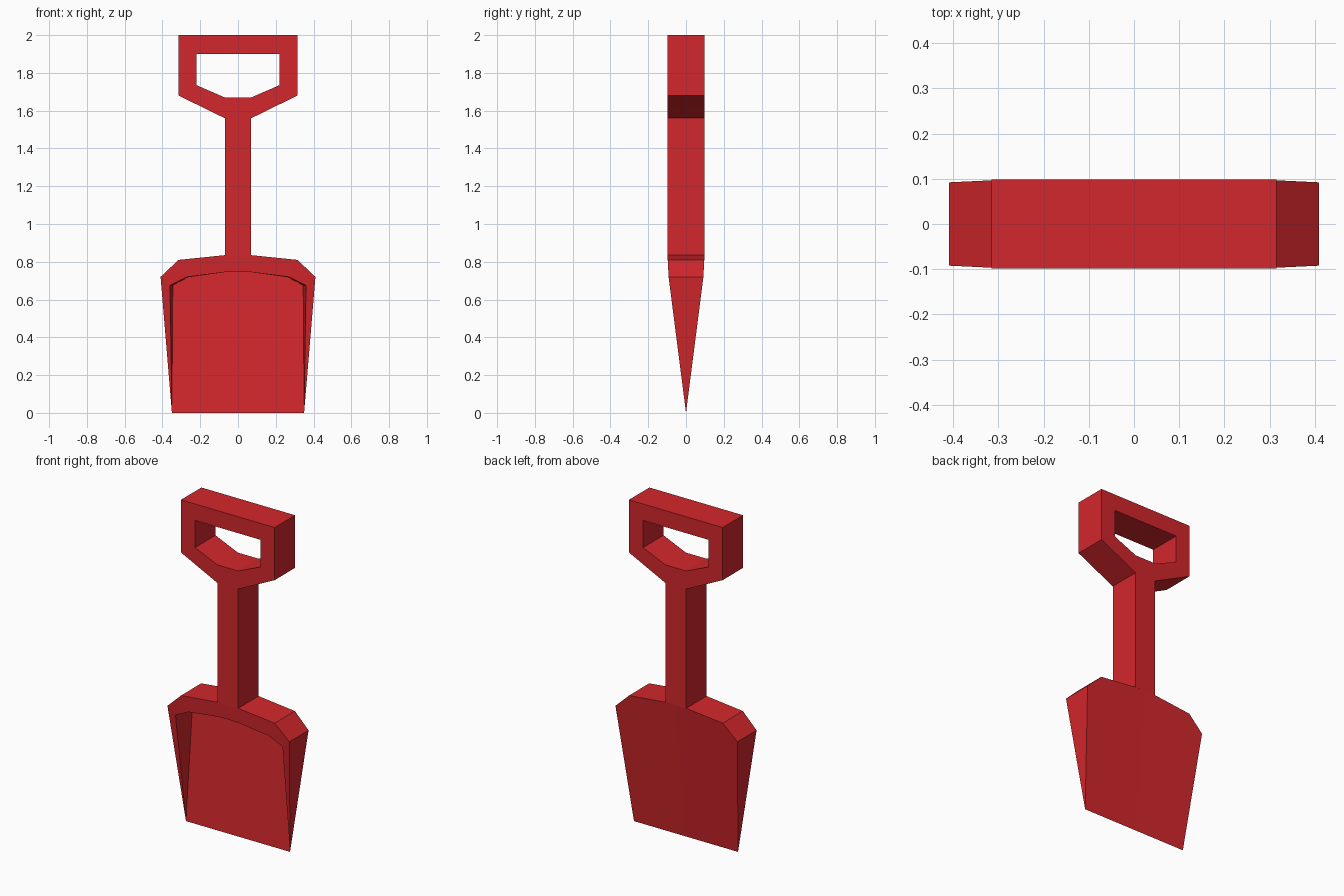
import bpy, bmesh

if "Cube" in bpy.data.objects:
    bpy.data.objects.remove(bpy.data.objects["Cube"])

red = bpy.data.materials.new("red_plastic")
red.diffuse_color = (0.65, 0.02, 0.025, 1)
red.use_nodes = True
red.node_tree.nodes["Principled BSDF"].inputs["Base Color"].default_value = red.diffuse_color
HALF = 0.098  # half thickness of the handle


def finish(bm, name):
    """Mirror the right half across x = 0, clean up and make the object."""
    bmesh.ops.remove_doubles(bm, verts=bm.verts[:], dist=1e-4)
    seam = [f for f in bm.faces if all(abs(v.co.x) < 1e-5 for v in f.verts)]
    bmesh.ops.delete(bm, geom=seam, context='FACES')
    copy = bm.verts[:] + bm.edges[:] + bm.faces[:]
    bmesh.ops.mirror(bm, geom=copy, axis='X', merge_dist=1e-4)
    bmesh.ops.remove_doubles(bm, verts=bm.verts[:], dist=1e-4)
    bmesh.ops.recalc_face_normals(bm, faces=bm.faces[:])
    mesh = bpy.data.meshes.new(name)
    bm.to_mesh(mesh)
    bm.free()
    mesh.materials.append(red)
    obj = bpy.data.objects.new(name, mesh)
    bpy.context.collection.objects.link(obj)
    return obj


def strip(bm, a, b):
    """Faces between two rows of points; collapsed corners become triangles."""
    for i in range(len(a) - 1):
        corners = []
        for p in (a[i], a[i + 1], b[i + 1], b[i]):
            if p not in corners:
                corners.append(p)
        if len(corners) > 2:
            bm.faces.new([bm.verts.new(p) for p in corners])


# Handle: D-shaped grip and shaft, extruded front to back
bm = bmesh.new()
outer = [(0, 2), (.315, 2), (.315, 1.68), (.07, 1.56), (0, 1.56)]
inner = [(0, 1.9), (.22, 1.9), (.22, 1.735), (.07, 1.67), (0, 1.67)]
to_front = lambda pts: [(x, -HALF, z) for x, z in pts]
strip(bm, to_front(outer), to_front(inner))
strip(bm, to_front([(0, 1.56), (.07, 1.56)]), to_front([(0, .834), (.07, .834)]))
bmesh.ops.remove_doubles(bm, verts=bm.verts[:], dist=1e-4)
ext = bmesh.ops.extrude_face_region(bm, geom=bm.faces[:], use_keep_orig=True)
moved = [g for g in ext["geom"] if isinstance(g, bmesh.types.BMVert)]
bmesh.ops.translate(bm, verts=moved, vec=(0, 2 * HALF, 0))
finish(bm, "handle")


# Blade: wedge with a scooped front, thinning to an edge at the ground
def depth(z):
    return .128 * z if z <= .72 else .092 + (z - .72) * .052


edge = [(0, .835), (.07, .835), (.315, .81), (.41, .72), (.35, 0), (0, 0)]
scoop = [(0, .747), (.07, .745), (.27, .72), (.36, .675), (.35, 0), (0, 0)]
bed = [(0, .747), (.07, .745), (.265, .718), (.345, .675), (.35, 0), (0, 0)]
back = [(x, depth(z), z) for x, z in edge]
front = [(x, -depth(z), z) for x, z in edge]
rim = [(x, -depth(z), z) for x, z in scoop]
floor = [(x, .081 * z, z) for x, z in bed]

bm = bmesh.new()
strip(bm, back, front)
strip(bm, front, rim)
strip(bm, rim, floor)
for outline in (back, floor):
    bm.faces.new([bm.verts.new(p) for p in outline])
finish(bm, "blade")
